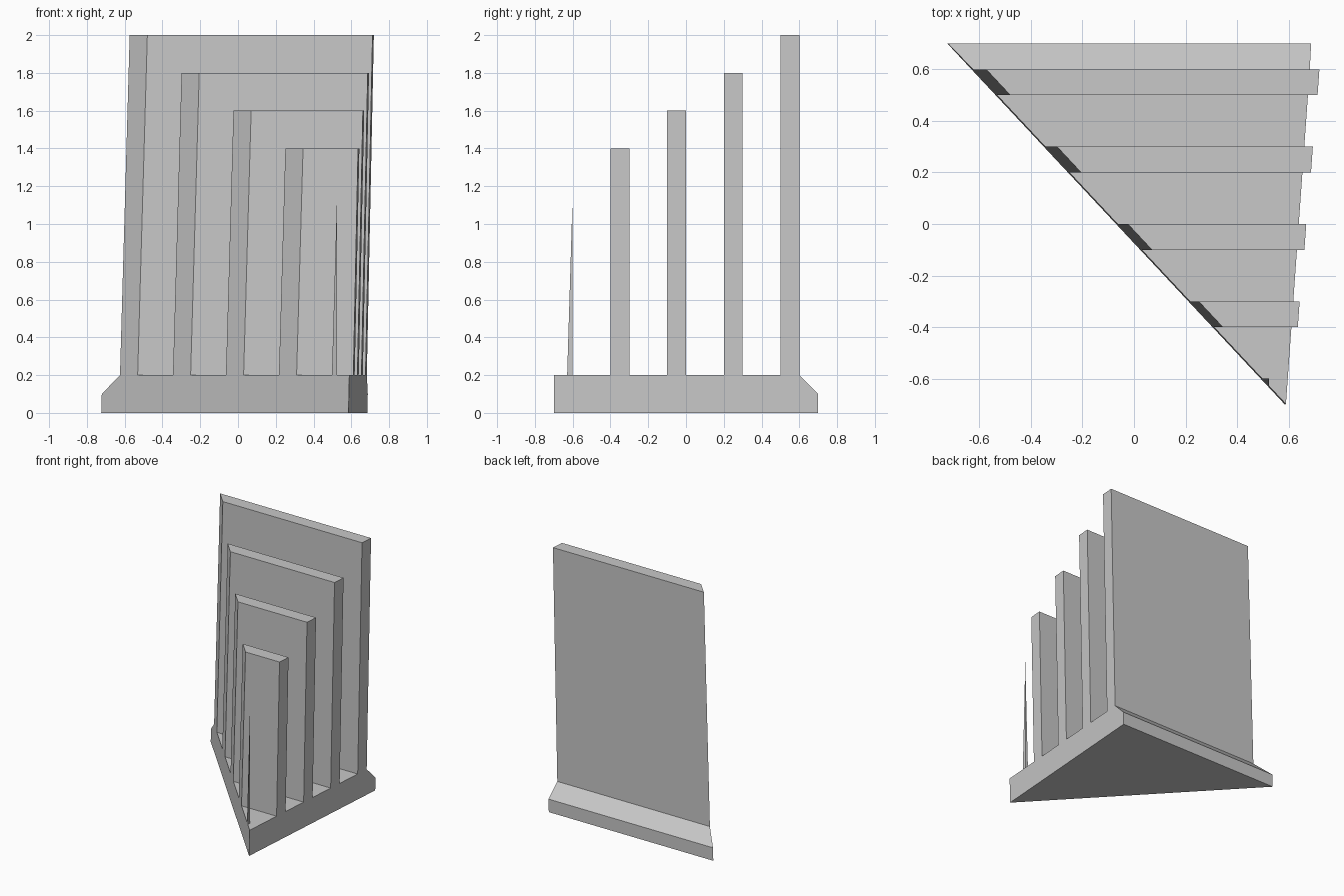
import bpy, bmesh

if "Cube" in bpy.data.objects:
    bpy.data.objects.remove(bpy.data.objects["Cube"])

grey = bpy.data.materials.new("light_grey")
grey.diffuse_color = (0.58, 0.58, 0.58, 1)
grey.use_nodes = True
grey.node_tree.nodes["Principled BSDF"].inputs["Base Color"].default_value = grey.diffuse_color

# The two leaning end planes: x as a function of y and z
K_LEFT, K_RIGHT = 0.0285, 0.0207
S_LEFT, S_RIGHT = -0.935, 0.0714


def x_left(y, z):
    return 0.585 + S_LEFT * (y + 0.7) + K_LEFT * z


def x_right(y, z):
    return 0.585 + S_RIGHT * (y + 0.7) + K_RIGHT * z


def y_nose(z):
    # where both end planes meet at the sharp front edge
    return -0.7 + (K_LEFT - K_RIGHT) * z / (S_RIGHT - S_LEFT)


def finish(name, bm):
    bmesh.ops.remove_doubles(bm, verts=bm.verts[:], dist=1e-5)
    bmesh.ops.recalc_face_normals(bm, faces=bm.faces[:])
    mesh = bpy.data.meshes.new(name)
    bm.to_mesh(mesh)
    bm.free()
    mesh.materials.append(grey)
    bpy.context.collection.objects.link(bpy.data.objects.new(name, mesh))


# Side profile: base, four rising slabs, chamfered back foot
BASE = 0.2
profile = [(y_nose(0), 0), (y_nose(BASE), BASE)]
for i in range(4):
    front, top = -0.4 + 0.3 * i, 1.4 + 0.2 * i
    profile += [(front, BASE), (front, top), (front + 0.1, top), (front + 0.1, BASE)]
profile += [(0.7, 0.1), (0.7, 0)]

# Base and slabs, running between the two end planes
bm = bmesh.new()
left = [bm.verts.new((x_left(y, z), y, z)) for y, z in profile]
right = [bm.verts.new((x_right(y, z), y, z)) for y, z in profile]
bm.faces.new(left)
bm.faces.new(right[::-1])
for i in range(len(profile)):
    j = (i + 1) % len(profile)
    bm.faces.new((left[i], right[i], right[j], left[j]))
finish("base_with_slabs", bm)

# Thin front spike: a corner sliver cut by the left end plane
X, Y = 0.5245, -0.6
tip_z = (X - x_left(Y, 0)) / K_LEFT
front_y = Y + (X - x_left(Y, BASE)) / S_LEFT
bm = bmesh.new()
a, b, c, tip = [bm.verts.new(p) for p in (
    (x_left(Y, BASE), Y, BASE), (X, Y, BASE), (X, front_y, BASE), (X, Y, tip_z))]
for f in ((a, b, c), (a, b, tip), (b, c, tip), (c, a, tip)):
    bm.faces.new(f)
finish("front_spike", bm)
